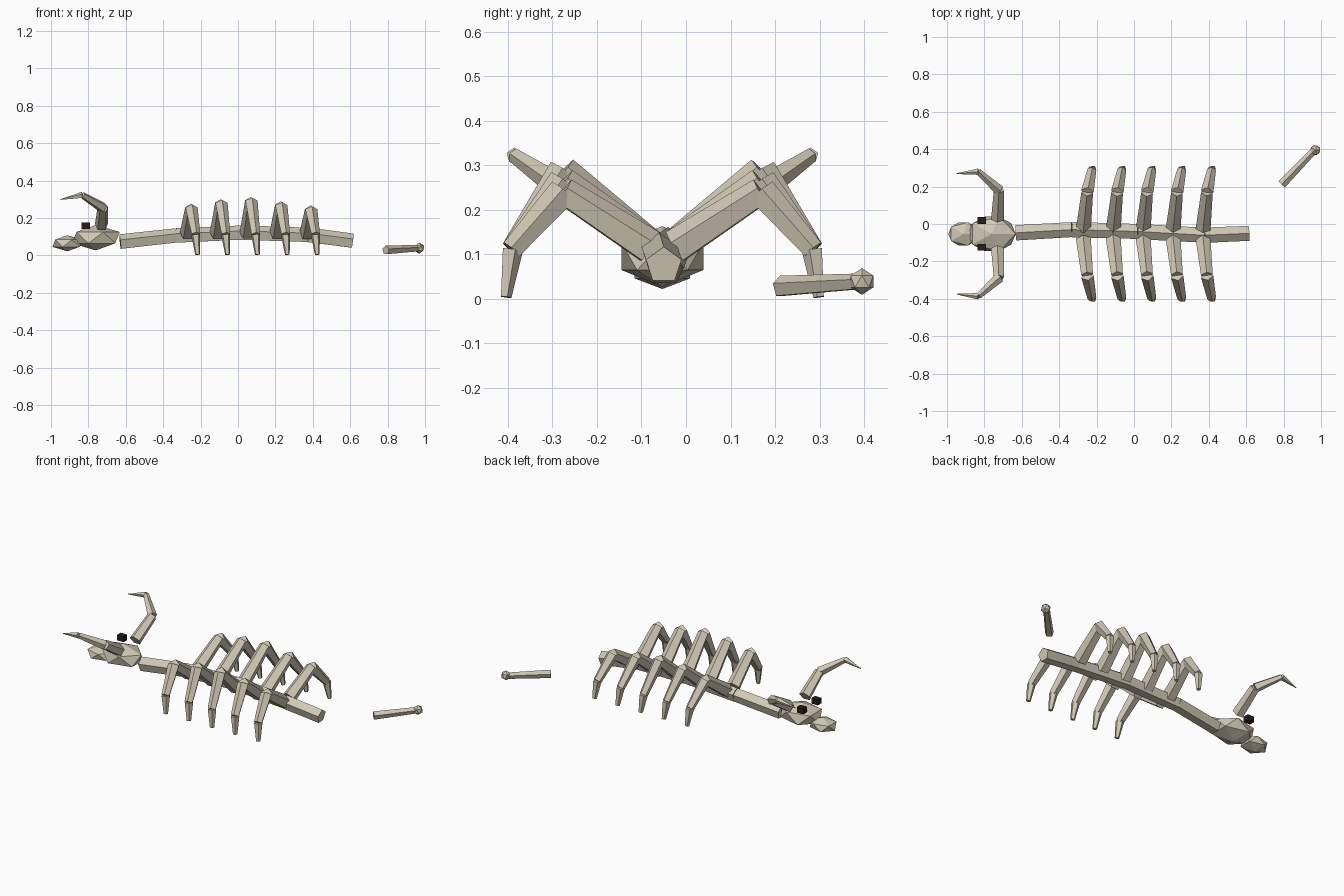
import bpy
from mathutils import Vector

if "Cube" in bpy.data.objects:
    bpy.data.objects.remove(bpy.data.objects["Cube"])

CY = -0.053  # centre line of the skeleton


def material(name, rgb):
    m = bpy.data.materials.new(name)
    m.diffuse_color = (*rgb, 1)
    m.use_nodes = True
    m.node_tree.nodes["Principled BSDF"].inputs["Base Color"].default_value = m.diffuse_color
    return m


BONE = material("bone", (0.64, 0.58, 0.46))
DARK = material("socket_dark", (0.02, 0.012, 0.01))


def finish(name, mat):
    o = bpy.context.object
    o.name = name
    o.data.materials.append(mat)
    return o


def segment(name, a, b, r1, r2):
    """Five-sided tapered bone from a to b."""
    a, b = Vector(a), Vector(b)
    d = b - a
    bpy.ops.mesh.primitive_cone_add(vertices=5, radius1=r1, radius2=r2, depth=d.length,
                                    location=(a + b) / 2,
                                    rotation=d.to_track_quat('Z', 'Y').to_euler())
    return finish(name, BONE)


def chain(name, pts, radii):
    for i in range(len(pts) - 1):
        segment(f"{name}_{i + 1}", pts[i], pts[i + 1], *radii[i])


def lump(name, loc, size):
    bpy.ops.mesh.primitive_ico_sphere_add(subdivisions=1, radius=1, location=loc)
    o = finish(name, BONE)
    o.scale = size
    return o


# spine
spine = [(-0.63, -0.047, 0.07), (-0.33, -0.03, 0.103), (0.02, -0.04, 0.118),
         (0.375, -0.06, 0.106), (0.613, -0.05, 0.075)]
chain("spine", spine, [(0.043, 0.042)] * 4)

# skull, snout, eye sockets
lump("skull", (-0.76, CY, 0.095), (0.143, 0.108, 0.068))
lump("snout", (-0.912, CY, 0.065), (0.09, 0.073, 0.043))
for side, label in ((-1, "right"), (1, "left")):
    bpy.ops.mesh.primitive_cube_add(size=1, location=(-0.815, CY + side * 0.072, 0.159))
    finish(f"eye_socket_{label}", DARK).scale = (0.045, 0.036, 0.034)

    # horn
    horn = [(-0.73, CY + side * 0.08, 0.16), (-0.722, CY + side * 0.235, 0.255),
            (-0.832, CY + side * 0.333, 0.322), (-0.948, CY + side * 0.322, 0.299)]
    chain(f"horn_{label}", horn, [(0.036, 0.029), (0.029, 0.017), (0.018, 0.002)])

    # ribs
    for i, knee in enumerate((0.25, 0.275, 0.288, 0.263, 0.24)):
        x = -0.27 + i * 0.16
        rib = [(x, CY + side * 0.03, 0.115), (x + 0.02, CY + side * 0.222, knee),
               (x + 0.044, CY + side * 0.338, 0.11), (x + 0.054, CY + side * 0.352, 0.004)]
        chain(f"rib_{i + 1}_{label}", rib, [(0.042, 0.033), (0.035, 0.025), (0.025, 0.013)])

# loose bone with a knob end
segment("loose_bone", (0.79, 0.212, 0.027), (0.965, 0.395, 0.038), 0.025, 0.019)
lump("loose_bone_knob", (0.969, 0.395, 0.039), (0.03, 0.03, 0.03))
